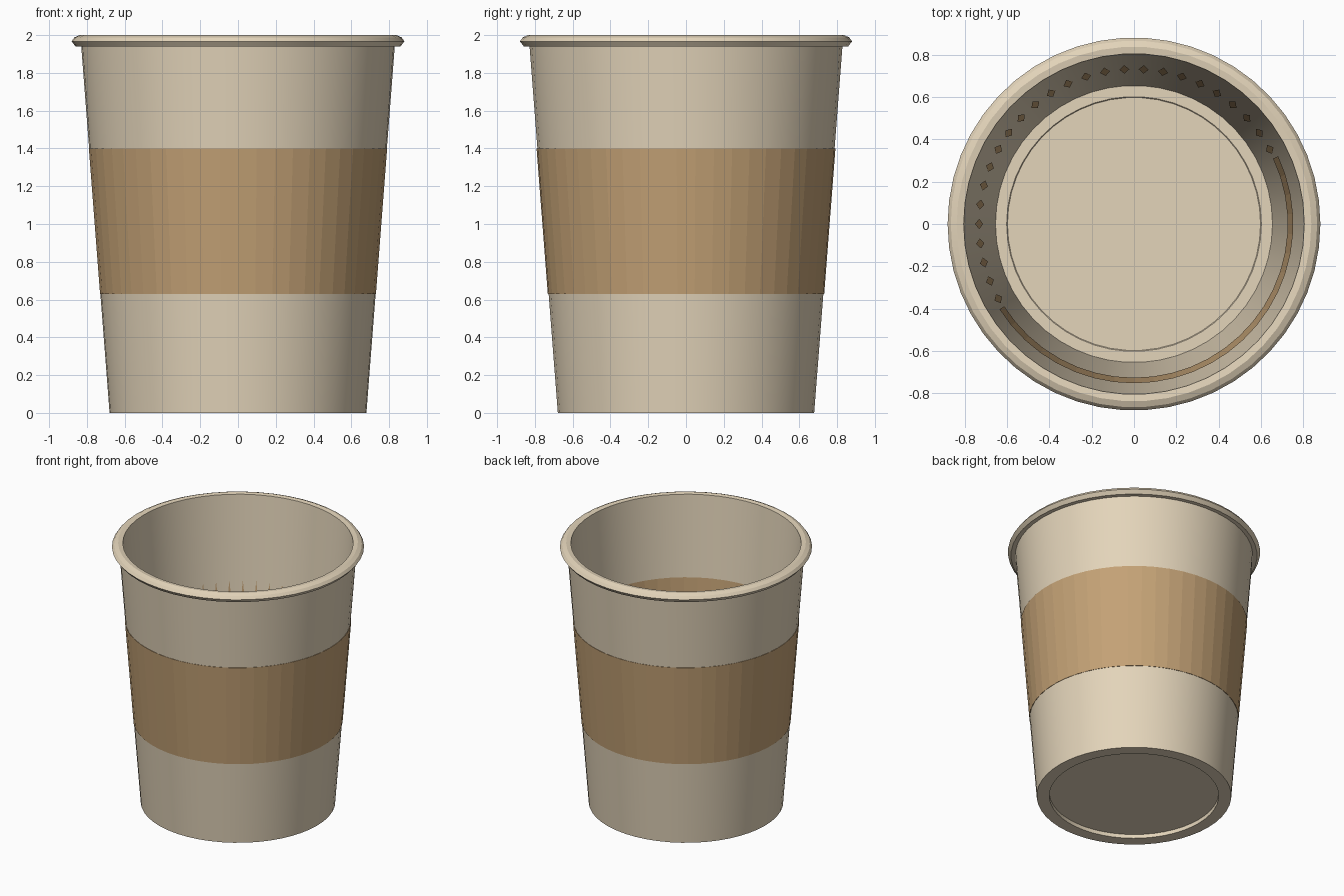
import bpy, bmesh, math

SIDES = 50
STEP = 2 * math.pi / SIDES
TAPER = 0.0773

cube = bpy.data.objects.get("Cube")
if cube:
    bpy.data.objects.remove(cube, do_unlink=True)


def material(name, rgb):
    m = bpy.data.materials.new(name)
    m.use_nodes = True
    m.diffuse_color = (*rgb, 1)
    m.node_tree.nodes["Principled BSDF"].inputs["Base Color"].default_value = (*rgb, 1)
    return m


def polar(r, angle, z):
    return (r * math.cos(angle), r * math.sin(angle), z)


def outer_wall(z):
    return 0.68 + TAPER * z


def inner_wall(z):
    return 0.65 + TAPER * z


def finish(bm, name, mat):
    mesh = bpy.data.meshes.new(name)
    bm.to_mesh(mesh)
    bm.free()
    mesh.materials.append(mat)
    ob = bpy.data.objects.new(name, mesh)
    bpy.context.collection.objects.link(ob)
    return ob


def lathe(name, profile, mat, start=0.0, closed=False):
    """Turn an (r, z) profile around z; points on the axis become poles."""
    bm = bmesh.new()
    rings = []
    for r, z in profile:
        if r == 0:
            rings.append([bm.verts.new((0, 0, z))] * SIDES)
        else:
            rings.append([bm.verts.new(polar(r, start + i * STEP, z)) for i in range(SIDES)])
    pairs = list(zip(rings, rings[1:]))
    if closed:
        pairs.append((rings[-1], rings[0]))
    for a, b in pairs:
        for i in range(SIDES):
            j = (i + 1) % SIDES
            bm.faces.new(list(dict.fromkeys((a[i], a[j], b[j], b[i]))))
    bmesh.ops.recalc_face_normals(bm, faces=bm.faces)
    return finish(bm, name, mat)


paper = material("beige_paper", (0.77, 0.66, 0.49))
card = material("brown_cardboard", (0.55, 0.36, 0.18))

# Cup body: recessed base, tapered wall, rolled rim, inside wall and floor
cup = lathe("cup", [
    (0, 0.03), (0.592, 0.03), (0.592, 0), (outer_wall(0), 0),
    (outer_wall(1.94), 1.94), (0.86, 1.94), (0.881, 1.967), (0.866, 1.988),
    (0.838, 2.0), (0.805, 1.996), (inner_wall(0.06), 0.06),
    (0.602, 0.06), (0.598, 0.056), (0, 0.056)], paper)
bpy.context.view_layer.objects.active = cup
cup.select_set(True)
bpy.ops.object.shade_smooth_by_angle(angle=math.radians(25))

# Cardboard sleeve, faceted, turned half a side from the cup
low, high = 0.63, 1.4
lathe("sleeve", [
    (outer_wall(low) - 0.012, low), (outer_wall(low) + 0.003, low),
    (outer_wall(high) + 0.003, high), (outer_wall(high) - 0.012, high)],
    card, start=STEP / 2, closed=True)

# Sleeve strip showing on the front right of the inside wall
bm = bmesh.new()
columns = []
for i in range(25):
    a = (29.5 + i) * STEP
    columns.append([bm.verts.new(polar(inner_wall(z) - 0.004, a, z)) for z in (1.04, 1.38)])
for (a0, a1), (b0, b1) in zip(columns, columns[1:]):
    bm.faces.new((a0, a1, b1, b0))
finish(bm, "inside_strip", card)

# Small diamonds around the rest of the inside wall
bm = bmesh.new()
for i in range(4, 30):
    corners = [(0, 0.85), (-0.033, 1.1), (0, 1.36), (0.033, 1.1)]
    bm.faces.new([bm.verts.new(polar(inner_wall(z) - 0.003, i * STEP + da, z))
                  for da, z in corners])
bm.normal_update()
for f in bm.faces:
    c = f.calc_center_median()
    if f.normal.x * c.x + f.normal.y * c.y > 0:
        f.normal_flip()
finish(bm, "inside_diamonds", card)
